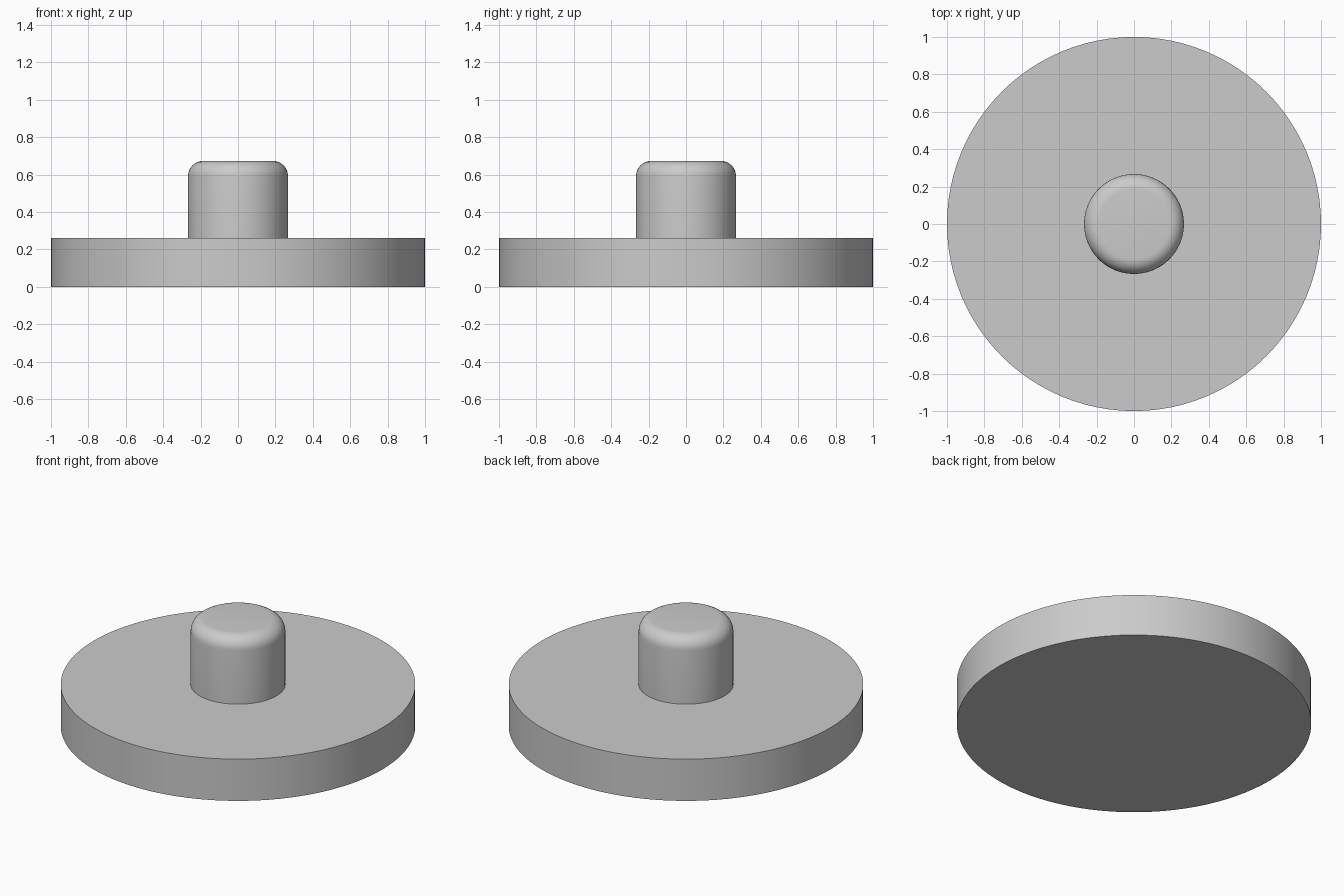
import bpy, bmesh, math

if "Cube" in bpy.data.objects:
    bpy.data.objects.remove(bpy.data.objects["Cube"])

SEGMENTS = 96

grey = bpy.data.materials.new("mid_grey")
grey.diffuse_color = (0.6, 0.6, 0.6, 1)
grey.use_nodes = True
grey.node_tree.nodes["Principled BSDF"].inputs["Base Color"].default_value = grey.diffuse_color


def lathe(name, profile):
    """Revolve an (r, z) profile around z, capping ends that stop short of the axis."""
    bm = bmesh.new()
    rings = []
    for r, z in profile:
        rings.append([bm.verts.new((r * math.cos(a), r * math.sin(a), z))
                      for a in (math.tau * i / SEGMENTS for i in range(SEGMENTS))])
    for low, high in zip(rings, rings[1:]):
        for i in range(SEGMENTS):
            j = (i + 1) % SEGMENTS
            bm.faces.new((low[i], low[j], high[j], high[i]))
    bm.faces.new(rings[0][::-1])
    bm.faces.new(rings[-1])
    mesh = bpy.data.meshes.new(name)
    bm.to_mesh(mesh)
    bm.free()
    obj = bpy.data.objects.new(name, mesh)
    bpy.context.collection.objects.link(obj)
    mesh.materials.append(grey)
    bpy.ops.object.select_all(action='DESELECT')
    obj.select_set(True)
    bpy.context.view_layer.objects.active = obj
    bpy.ops.object.shade_smooth_by_angle(angle=math.radians(30))
    return obj


base_r, base_h = 1.0, 0.26
stem_r, top_z, fillet = 0.267, 0.673, 0.08

# One solid: flat disc base, upright stem, rounded stem rim
profile = [(base_r, 0), (base_r, base_h), (stem_r, base_h)]
for k in range(9):
    a = math.pi / 2 * k / 8
    profile.append((stem_r - fillet + fillet * math.cos(a),
                    top_z - fillet + fillet * math.sin(a)))
lathe("disc_with_stem", profile)
